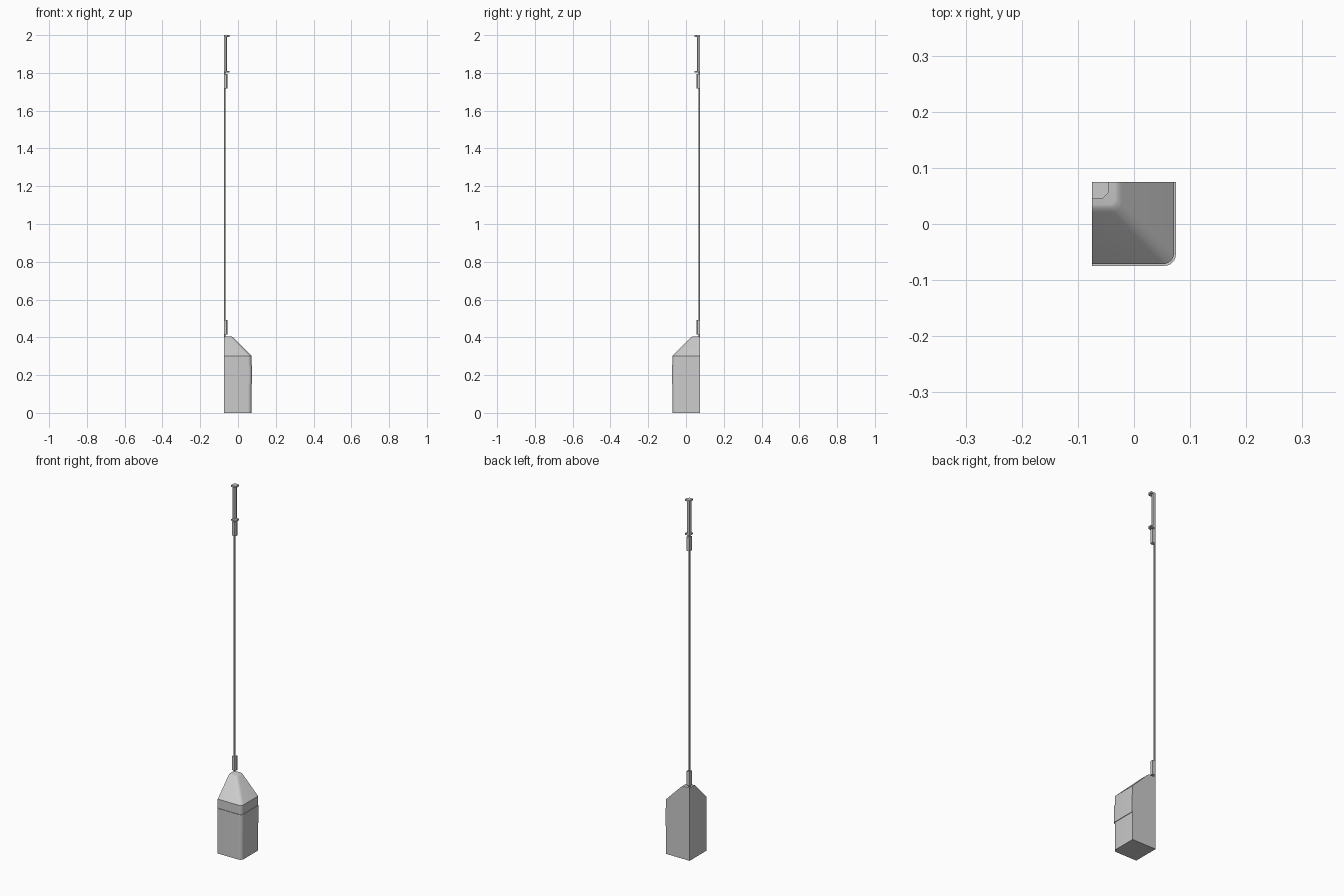
import bpy, bmesh, math

if "Cube" in bpy.data.objects:
    bpy.data.objects.remove(bpy.data.objects["Cube"])

# The model is a quarter of a square post; its axis runs up one corner
AX, AY = -0.0745, 0.0745


def section(w, r, n):
    """Quarter of a rounded square: width w, corner radius r, n corner steps."""
    pts = [(0, 0), (0, -w)]
    for i in range(n + 1):
        a = -math.pi / 2 + math.pi / 2 * i / n
        pts.append((w - r + r * math.cos(a), -w + r + r * math.sin(a)))
    pts.append((w, 0))
    return pts


def loft(name, levels, n, smooth=False):
    """Stack quarter sections given as (z, width, radius) into a closed solid."""
    bm = bmesh.new()
    rings = [[bm.verts.new((AX + x, AY + y, z)) for x, y in section(w, r, n)]
             for z, w, r in levels]
    for a, b in zip(rings, rings[1:]):
        for i in range(len(a)):
            j = (i + 1) % len(a)
            bm.faces.new((a[i], a[j], b[j], b[i]))
    bm.faces.new(rings[0][::-1])
    bm.faces.new(rings[-1])
    bmesh.ops.recalc_face_normals(bm, faces=bm.faces)
    me = bpy.data.meshes.new(name)
    bm.to_mesh(me)
    bm.free()
    ob = bpy.data.objects.new(name, me)
    bpy.context.collection.objects.link(ob)
    if smooth:
        bpy.ops.object.select_all(action='DESELECT')
        ob.select_set(True)
        bpy.context.view_layer.objects.active = ob
        bpy.ops.object.shade_smooth_by_angle(angle=math.radians(35))
    return ob


# Base block with a raised band and a tapered top
W, B, R = 0.146, 0.149, 0.02
loft("base", [(0, W, R), (0.155, W, R), (0.155, B, R), (0.252, B, R),
              (0.252, W, R), (0.302, W, R), (0.396, 0.053, 0.016),
              (0.402, 0.046, 0.014), (0.404, 0.040, 0.012)], 6, True)

# Thin rod running up to the grip
loft("rod", [(0.40, 0.0075, 0.002), (1.82, 0.0075, 0.002)], 1)

# Collars at both ends of the rod
for name, z0, z1 in (("lower_collar", 0.415, 0.493), ("upper_collar", 1.717, 1.795)):
    loft(name, [(z0, 0.020, 0.006), (z1, 0.020, 0.006)], 1)

# Grip with a flange at each end
F, G = 0.029, 0.016
loft("grip", [(1.803, F, 0.01), (1.811, F, 0.01), (1.811, G, 0.006),
              (1.991, G, 0.006), (1.991, F, 0.01), (2.0, F, 0.01)], 1)
